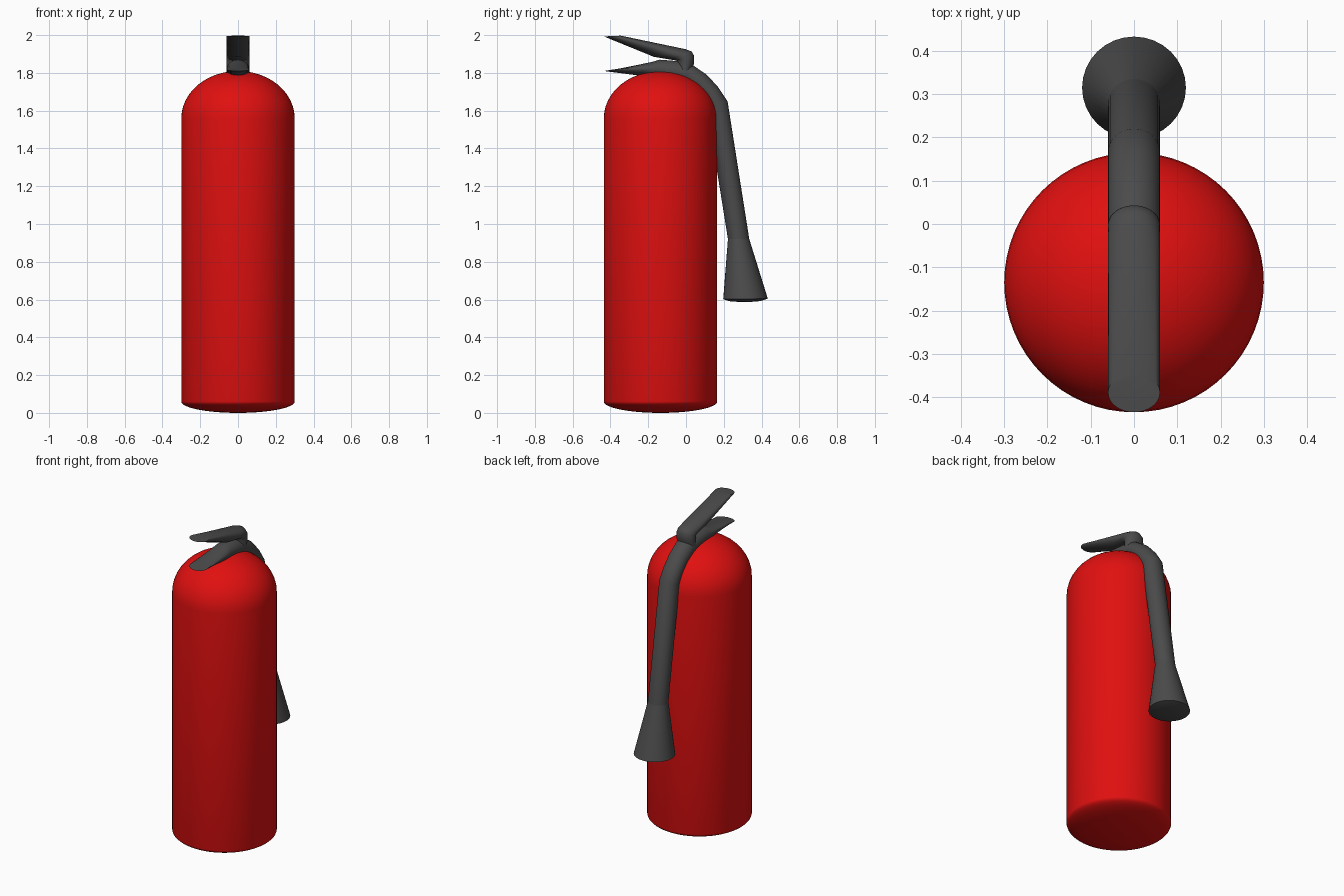
import bpy, bmesh
from math import sin, cos, pi, radians

if "Cube" in bpy.data.objects:
    bpy.data.objects.remove(bpy.data.objects["Cube"])


def material(name, rgb):
    m = bpy.data.materials.new(name)
    m.use_nodes = True
    m.diffuse_color = (*rgb, 1)
    m.node_tree.nodes["Principled BSDF"].inputs["Base Color"].default_value = (*rgb, 1)
    return m


red = material("red_paint", (0.75, 0.005, 0.005))
black = material("dark_rubber", (0.07, 0.07, 0.07))


def skin(name, rings, mat, angle):
    """Bridge equal-sized rings of points and cap both ends."""
    bm = bmesh.new()
    loops = [[bm.verts.new(p) for p in ring] for ring in rings]
    n = len(loops[0])
    for a, b in zip(loops, loops[1:]):
        for i in range(n):
            j = (i + 1) % n
            bm.faces.new((a[i], a[j], b[j], b[i]))
    bm.faces.new(loops[0][::-1])
    bm.faces.new(loops[-1])
    bmesh.ops.recalc_face_normals(bm, faces=bm.faces)
    mesh = bpy.data.meshes.new(name)
    bm.to_mesh(mesh)
    bm.free()
    mesh.materials.append(mat)
    ob = bpy.data.objects.new(name, mesh)
    bpy.context.collection.objects.link(ob)
    bpy.ops.object.select_all(action="DESELECT")
    ob.select_set(True)
    bpy.context.view_layer.objects.active = ob
    bpy.ops.object.shade_smooth_by_angle(angle=radians(angle))
    return ob


def ellipse(top, bottom, half_width, n=32):
    """Oval ring spanning two (y, z) points of the side profile."""
    (y1, z1), (y2, z2) = top, bottom
    ring = []
    for i in range(n):
        a = 2 * pi * i / n
        t = (1 + cos(a)) / 2
        ring.append((half_width * sin(a), y2 + (y1 - y2) * t, z2 + (z1 - z2) * t))
    return ring


# Cylinder body with shallow domed base and rounded shoulders
R, CY, SEGS, STEPS = 0.3, -0.135, 64, 12
arc = [pi / 2 * i / STEPS for i in range(STEPS + 1)]
profile = [(R * sin(max(a, 0.02)), 0.06 * (1 - cos(a))) for a in arc]
profile += [(R * cos(min(a, pi / 2 - 0.02)), 1.56 + 0.25 * sin(a)) for a in arc]
skin("tank_body", [[(r * cos(2 * pi * i / SEGS), CY + r * sin(2 * pi * i / SEGS), z)
                    for i in range(SEGS)] for r, z in profile], red, 40)

# Upper lever: vertical stub bending forward into a slanted tip
W = 0.06
upper = [((0.03, 1.81), (-0.04, 1.81)),
         ((0.043, 1.85), (-0.045, 1.85)),
         ((0.043, 1.89), (-0.05, 1.865)),
         ((0.03, 1.913), (-0.08, 1.87)),
         ((0.0, 1.925), (-0.17, 1.885)),
         ((-0.345, 1.997), (-0.435, 1.993))]
skin("upper_lever", [ellipse(t, b, W) for t, b in upper], black, 40)

# Lower lever running over the shoulder into the hose
hose = [((-0.34, 1.825), (-0.435, 1.81)),
        ((-0.18, 1.858), (-0.24, 1.785)),
        ((-0.14, 1.87), (-0.16, 1.77)),
        ((-0.04, 1.862), (-0.06, 1.75)),
        ((0.03, 1.845), (-0.015, 1.74)),
        ((0.11, 1.79), (0.035, 1.71)),
        ((0.17, 1.725), (0.08, 1.67)),
        ((0.22, 1.65), (0.11, 1.62)),
        ((0.335, 0.92), (0.222, 0.92))]
skin("lower_lever_and_hose", [ellipse(t, b, W) for t, b in hose], black, 40)

# Flared discharge horn with a slightly bulging end
horn = [((0.335, 0.92), (0.222, 0.92), 0.06),
        ((0.433, 0.605), (0.197, 0.602), 0.12),
        ((0.395, 0.592), (0.235, 0.59), 0.08),
        ((0.335, 0.587), (0.295, 0.587), 0.02)]
skin("discharge_horn", [ellipse(*h) for h in horn], black, 40)
